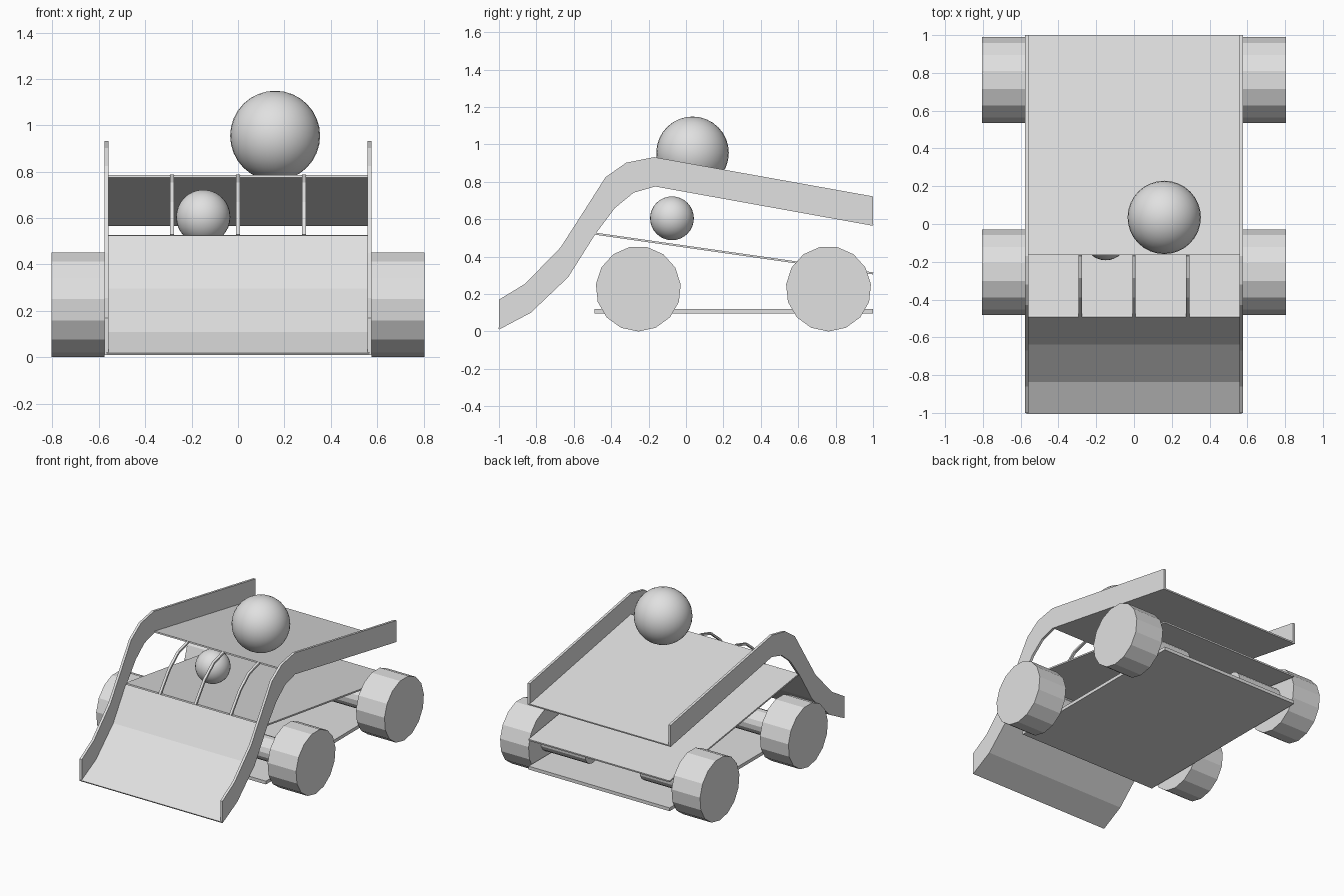
import bpy, bmesh, math
from mathutils import Vector, Matrix

cube = bpy.data.objects.get("Cube")
if cube:
    bpy.data.objects.remove(cube, do_unlink=True)

grey = bpy.data.materials.new("light_grey")
grey.use_nodes = True
grey.diffuse_color = (0.75, 0.75, 0.75, 1)
grey.node_tree.nodes["Principled BSDF"].inputs["Base Color"].default_value = (0.75, 0.75, 0.75, 1)


def finish(name, bm, smooth=False):
    bmesh.ops.recalc_face_normals(bm, faces=bm.faces)
    for f in bm.faces:
        f.smooth = smooth
    mesh = bpy.data.meshes.new(name)
    bm.to_mesh(mesh)
    bm.free()
    mesh.materials.append(grey)
    obj = bpy.data.objects.new(name, mesh)
    bpy.context.collection.objects.link(obj)
    return obj


def slab(name, profile, x0, x1):
    """Extrude a closed (y, z) profile from x0 to x1."""
    bm = bmesh.new()
    face = bm.faces.new([bm.verts.new((x0, y, z)) for y, z in profile])
    out = bmesh.ops.extrude_face_region(bm, geom=[face])
    moved = [v for v in out["geom"] if isinstance(v, bmesh.types.BMVert)]
    bmesh.ops.translate(bm, verts=moved, vec=(x1 - x0, 0, 0))
    return finish(name, bm)


def ribbon(path, t):
    """Closed profile of thickness t above an open (y, z) path."""
    pts = [Vector(p) for p in path]
    top = []
    for i, p in enumerate(pts):
        d = (pts[min(i + 1, len(pts) - 1)] - pts[max(i - 1, 0)]).normalized()
        top.append(p + Vector((-d.y, d.x)) * t)
    return pts + top[::-1]


def cylinder(name, x0, x1, y, z, radius, sides):
    """Cylinder along x with one corner pointing straight down."""
    ring = [(y + radius * math.sin(math.tau * i / sides),
             z - radius * math.cos(math.tau * i / sides)) for i in range(sides)]
    return slab(name, ring, x0, x1)


def ball(name, centre, radius):
    bm = bmesh.new()
    bmesh.ops.create_uvsphere(bm, u_segments=32, v_segments=16, radius=radius,
                              matrix=Matrix.Translation(centre))
    return finish(name, bm, smooth=True)


# Lower and upper edges of the side rails, front to back
lower = [(-1, 0.01), (-0.83, 0.10), (-0.63, 0.29), (-0.485, 0.52),
         (-0.38, 0.66), (-0.28, 0.742), (-0.165, 0.775), (1, 0.565)]
upper = [(-1, 0.17), (-0.86, 0.255), (-0.67, 0.45), (-0.535, 0.66),
         (-0.43, 0.825), (-0.32, 0.902), (-0.17, 0.932), (1, 0.722)]
HALF = 0.568

# Scoop ramp, upper deck and the bars bridging them
slab("front_ramp", ribbon(lower[:4], 0.01), -HALF, HALF)
slab("upper_deck", ribbon(lower[6:], 0.01), -HALF, HALF)
for i, x in enumerate((-0.285, 0, 0.285)):
    slab(f"guide_bar_{i + 1}", ribbon(lower[3:7], 0.014), x - 0.009, x + 0.009)

# Sloping inner tray and flat base plate
slab("inner_tray", ribbon([(-0.485, 0.517), (1, 0.305)], 0.011), -HALF, HALF)
slab("base_plate", [(-0.49, 0.095), (1, 0.095), (1, 0.119), (-0.49, 0.119)], -HALF, HALF)

# Rails, wheels and motors on both sides
for side, s in (("left", 1), ("right", -1)):
    slab(f"{side}_rail", lower + upper[::-1], s * 0.558, s * 0.576)
    for end, y in (("front", -0.255), ("rear", 0.762)):
        cylinder(f"{end}_{side}_wheel", s * 0.576, s * 0.805, y, 0.228, 0.228, 15)
        cylinder(f"{end}_{side}_motor", s * 0.22, s * 0.576, y, 0.228, 0.085, 15)

# Balls: one resting on the deck, one on the tray
ball("large_ball", (0.16, 0.035, 0.955), 0.194)
ball("small_ball", (-0.15, -0.075, 0.605), 0.117)
